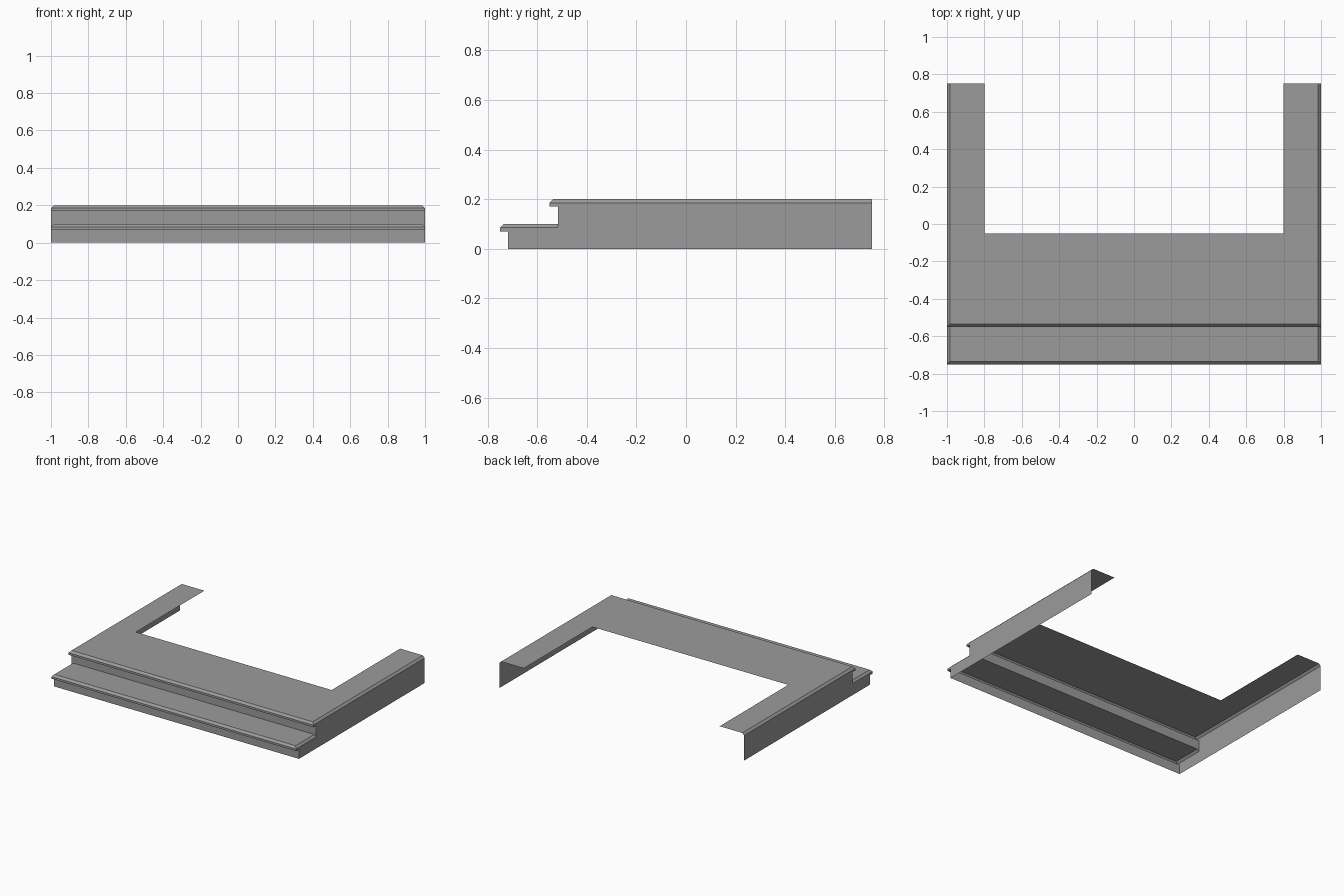
import bpy
import bmesh
from mathutils import Vector

cube = bpy.data.objects.get("Cube")
if cube:
    bpy.data.objects.remove(cube, do_unlink=True)

# One plain stone grey
grey = bpy.data.materials.new("stone grey")
grey.use_nodes = True
colour = (0.33, 0.33, 0.33, 1)
grey.diffuse_color = colour
grey.node_tree.nodes["Principled BSDF"].inputs["Base Color"].default_value = colour

W = 1.0        # half width
C = 0.015      # chamfer
LIP = 0.03     # nosing height
OVER = 0.033   # nosing overhang
BACK = 0.75
RISE = 0.1


def sheet(name, faces):
    """Open sheet object; each face is (points, outward direction)."""
    bm = bmesh.new()
    for points, outward in faces:
        face = bm.faces.new([bm.verts.new(p) for p in points])
        face.normal_update()
        if face.normal.dot(Vector(outward)) < 0:
            face.normal_flip()
    bmesh.ops.remove_doubles(bm, verts=bm.verts, dist=0.0005)
    mesh = bpy.data.meshes.new(name)
    bm.to_mesh(mesh)
    bm.free()
    mesh.materials.append(grey)
    obj = bpy.data.objects.new(name, mesh)
    bpy.context.collection.objects.link(obj)


def mirrored(half):
    """Complete a left-right symmetric outline from its +x half."""
    return half + [(-x, y, z) for x, y, z in reversed(half)]


def step(name, front, top, tread_half, side_end, riser_foot):
    riser = front + OVER
    under, edge = top - LIP, top - C
    faces = [
        (mirrored(riser_foot + [(W, riser, under)]), (0, -1, 0)),
        (mirrored([(W, riser, under), (W, front, under)]), (0, 0, -1)),
        (mirrored([(W, front, under), (W, front, edge)]), (0, -1, 0)),
        (mirrored([(W, front, edge), (W - C, front + C, top)]), (0, -1, 1)),
        (mirrored([(W - C, front + C, top)] + tread_half), (0, 0, 1)),
    ]
    # Chamfer along both sides of the tread
    for s in (1, -1):
        faces.append(([(s * W, front, edge), (s * W, side_end, edge),
                       (s * (W - C), side_end, top),
                       (s * (W - C), front + C, top)], (s, 0, 1)))
    sheet(name, faces)


low, high = -BACK, -0.55
r_low, r_high = low + OVER, high + OVER

# Lower step, ending at the upper riser
step("lower_step", low, RISE, [(W - C, r_high, RISE)], r_high,
     [(W, r_low, 0)])

# Upper step, a landing with two arms reaching back
step("upper_step", high, 2 * RISE,
     [(W - C, BACK, 2 * RISE), (0.8, BACK, 2 * RISE), (0.8, -0.05, 2 * RISE)],
     BACK, [(W - C, r_high, RISE), (W, r_high, RISE - C)])

# Side walls follow the stepped profile
profile = [(r_low, 0), (r_low, RISE - LIP), (low, RISE - LIP), (low, RISE - C),
           (r_high, RISE - C), (r_high, 2 * RISE - LIP), (high, 2 * RISE - LIP),
           (high, 2 * RISE - C), (BACK, 2 * RISE - C), (BACK, 0)]
for side, s in (("left", 1), ("right", -1)):
    sheet(side + "_wall", [([(s * W, y, z) for y, z in profile], (s, 0, 0))])
